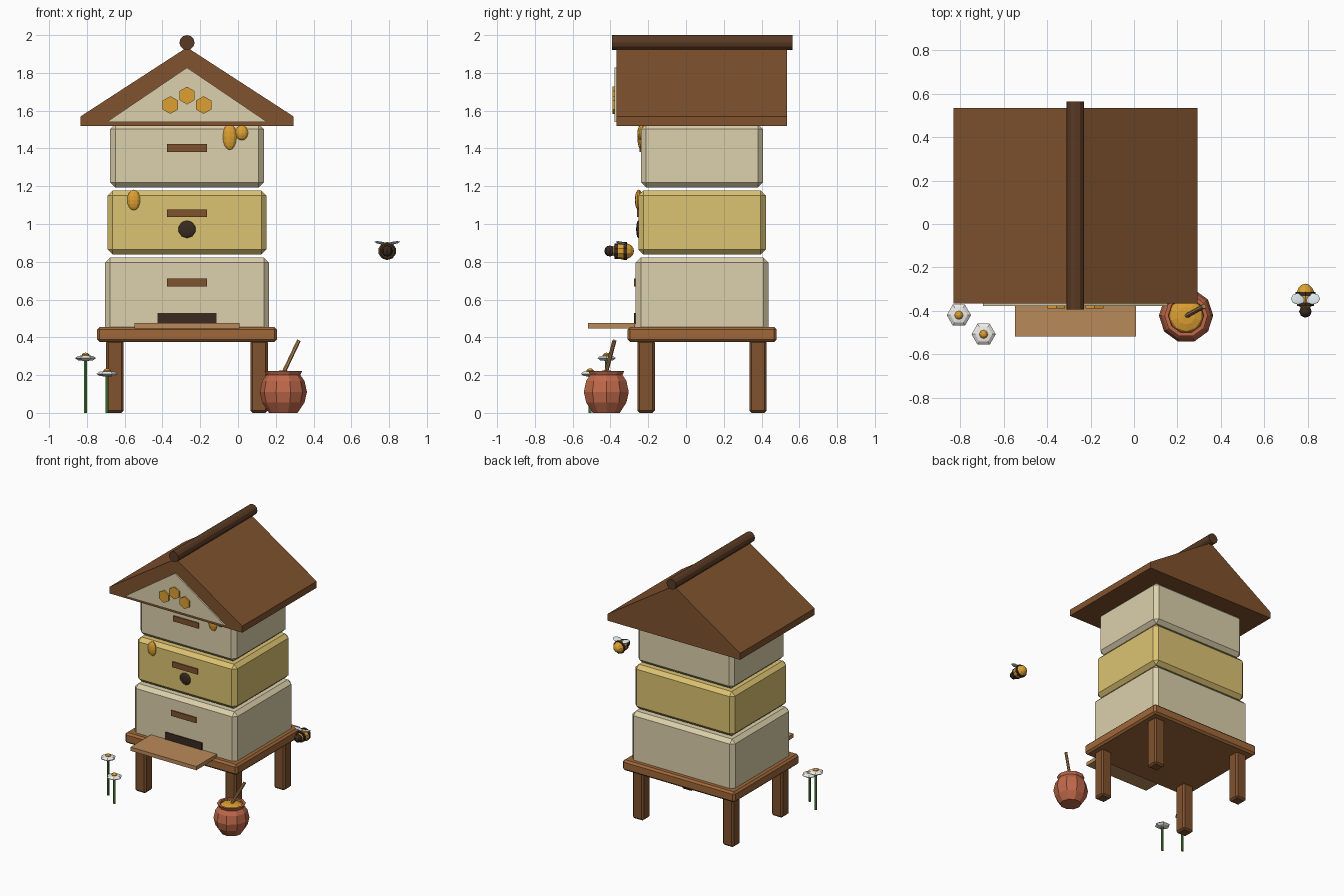
import bpy, bmesh, math
from mathutils import Vector

if "Cube" in bpy.data.objects:
    bpy.data.objects.remove(bpy.data.objects["Cube"])

CX, CY = -0.27, 0.085  # hive axis


def material(name, hexcode):
    rgb = [int(hexcode[i:i + 2], 16) / 255 for i in (0, 2, 4)]
    m = bpy.data.materials.new(name)
    m.diffuse_color = [((c + 0.055) / 1.055) ** 2.4 for c in rgb] + [1]
    m.use_nodes = True
    m.node_tree.nodes["Principled BSDF"].inputs["Base Color"].default_value = m.diffuse_color
    return m


CREAM = material("cream", "DCD0AC")
YELLOW = material("yellow", "DCC372")
ROOF = material("roof_wood", "80522E")
WOOD = material("stand_wood", "A0683A")
LEG = material("leg_wood", "80522E")
BOARD = material("board_wood", "B98A58")
DARK = material("dark", "3A2A20")
RIDGE = material("ridge_wood", "5A3A24")
HONEY = material("honey", "DDA032")
CLAY = material("clay", "C0694A")
WHITE = material("petal_white", "EFEDE8")
GREEN = material("stem_green", "4F8A3A")
WING = material("wing", "DCE6EA")


def finish(name, bm, mat, loc=(0, 0, 0), rot=(0, 0, 0), bevel=0):
    bmesh.ops.recalc_face_normals(bm, faces=bm.faces)
    me = bpy.data.meshes.new(name)
    bm.to_mesh(me)
    bm.free()
    me.materials.append(mat)
    ob = bpy.data.objects.new(name, me)
    bpy.context.collection.objects.link(ob)
    ob.location, ob.rotation_euler = loc, rot
    if bevel:
        mod = ob.modifiers.new("bevel", 'BEVEL')
        mod.width, mod.segments = bevel, 1
    return ob


def box(name, mat, lo, hi, bevel=0):
    bm = bmesh.new()
    bmesh.ops.create_cube(bm, size=1)
    lo, hi = Vector(lo), Vector(hi)
    bmesh.ops.scale(bm, vec=hi - lo, verts=bm.verts)
    return finish(name, bm, mat, (lo + hi) / 2, bevel=bevel)


def ball(name, mat, loc, radii, seg=10, rings=6, rot=(0, 0, 0)):
    bm = bmesh.new()
    bmesh.ops.create_uvsphere(bm, u_segments=seg, v_segments=rings, radius=1)
    bmesh.ops.scale(bm, vec=radii, verts=bm.verts)
    return finish(name, bm, mat, loc, rot)


def rod(name, mat, a, b, r, seg=8):
    a, b = Vector(a), Vector(b)
    bm = bmesh.new()
    bmesh.ops.create_cone(bm, cap_ends=True, segments=seg, radius1=r, radius2=r, depth=(b - a).length)
    return finish(name, bm, mat, (a + b) / 2, (b - a).to_track_quat('Z', 'Y').to_euler())


def prism(name, mat, outline, y0, y1):
    """Extrude an x-z outline along y."""
    bm = bmesh.new()
    face = bm.faces.new([bm.verts.new((x, y0, z)) for x, z in outline])
    ext = bmesh.ops.extrude_face_region(bm, geom=[face])
    moved = [v for v in ext["geom"] if isinstance(v, bmesh.types.BMVert)]
    bmesh.ops.translate(bm, vec=(0, y1 - y0, 0), verts=moved)
    return finish(name, bm, mat)


def lathe(name, mat, profile, loc, seg=10):
    bm = bmesh.new()
    vs = [bm.verts.new((r, 0, z)) for r, z in profile]
    es = [bm.edges.new(p) for p in zip(vs, vs[1:])]
    bmesh.ops.spin(bm, geom=vs + es, axis=(0, 0, 1), cent=(0, 0, 0), steps=seg, angle=2 * math.pi)
    bmesh.ops.remove_doubles(bm, verts=bm.verts, dist=1e-4)
    return finish(name, bm, mat, loc)


# Stand with four legs
for sx, nx in ((-1, "left"), (1, "right")):
    for sy, ny in ((-1, "front"), (1, "back")):
        x, y = CX + sx * 0.382, CY + sy * 0.296
        box(f"{ny}_{nx}_leg", LEG, (x - .046, y - .046, 0), (x + .046, y + .046, .385), .012)
box("stand_top", WOOD, (CX - .476, CY - .395, .375), (CX + .476, CY + .395, .455), .014)

# Stacked hive boxes, each with a handle strip
for name, mat, w, d, z0, z1, hz in (("lower_box", CREAM, .87, .705, .425, .823, .69),
                                    ("middle_box", YELLOW, .843, .675, .838, 1.178, 1.057),
                                    ("upper_box", CREAM, .815, .647, 1.193, 1.53, 1.403)):
    box(name, mat, (CX - w / 2, CY - d / 2, z0), (CX + w / 2, CY + d / 2, z1), .028)
    yf = CY - d / 2
    box(name + "_handle", ROOF, (CX - .107, yf - .008, hz - .021), (CX + .107, yf + .02, hz + .021))

# Entrances and landing board
box("entrance_slot", DARK, (-.425, -.275, .47), (-.115, -.24, .53))
ball("entrance_hole", DARK, (CX, CY - .337, .972), (.047, .047, .012), rot=(math.pi / 2, 0, 0))
box("landing_board", BOARD, (CX - .279, -.518, .447), (CX + .279, -.27, .476))

# Roof, gable panel and ridge pole
prism("roof", ROOF, [(CX - .563, 1.52), (CX + .563, 1.52), (CX + .563, 1.57),
                     (CX, 1.935), (CX - .563, 1.57)], -.367, .534)
prism("gable_panel", CREAM, [(CX - .425, 1.54), (CX + .425, 1.54), (CX, 1.828)], -.378, -.35)
rod("ridge_pole", RIDGE, (CX, -.393, 1.96), (CX, .564, 1.96), .04, 12)

# Honeycomb cells on the gable
for i, (dx, z) in enumerate(((-.088, 1.63), (0, 1.68), (.088, 1.63))):
    prism(f"comb_cell_{i + 1}", HONEY,
          [(CX + dx + .047 * math.sin(k * math.pi / 3), z + .047 * math.cos(k * math.pi / 3))
           for k in range(6)], -.389, -.36)

# Honey drips
for i, (x, y, z, rx, rz) in enumerate(((-.552, -.25, 1.127, .036, .055),
                                       (-.044, -.237, 1.462, .038, .07),
                                       (.02, -.237, 1.483, .035, .04))):
    ball(f"honey_drip_{i + 1}", HONEY, (x, y, z), (rx, .021, rz), 10, 8)

# Honey pot with dipper
PX, PY = .24, -.422
lathe("honey_pot", CLAY, [(0, 0), (.075, 0), (.112, .055), (.125, .11), (.112, .17), (.09, .2),
                          (.1, .222), (.082, .222), (.078, .19), (0, .19)], (PX, PY, 0))
ball("pot_honey", HONEY, (PX, PY, .2), (.083, .083, .025))
rod("dipper_stick", BOARD, (PX - .005, PY - .005, .2), (PX + .082, PY + .043, .383), .011)

# Daisies
for i, (x, y, z) in enumerate(((-.807, -.42, .29), (-.693, -.508, .207))):
    rod(f"flower_stem_{i + 1}", GREEN, (x, y, 0), (x, y, z), .009, 6)
    ball(f"flower_petals_{i + 1}", WHITE, (x, y, z), (.056, .056, .016), 6, 4, (0, 0, math.pi / 6))
    ball(f"flower_centre_{i + 1}", HONEY, (x, y, z + .013), (.021, .021, .016), 8, 5)

# Bee
BX, BY, BZ = .79, -.335, .857
ball("bee_body", HONEY, (BX, BY, BZ), (.045, .045, .06), 10, 8, (math.pi / 2, 0, 0))
ball("bee_head", DARK, (BX, -.403, BZ), (.029, .029, .029), 8, 6)
for i, (y, r) in enumerate(((-.37, .041), (-.322, .048))):
    rod(f"bee_stripe_{i + 1}", DARK, (BX, y - .009, BZ), (BX, y + .009, BZ), r, 10)
for s, n in ((-1, "left"), (1, "right")):
    ball(f"bee_{n}_wing", WING, (BX + s * .034, -.345, BZ + .043), (.034, .027, .005), 8, 6,
         (math.radians(-12), math.radians(-10 * s), 0))
